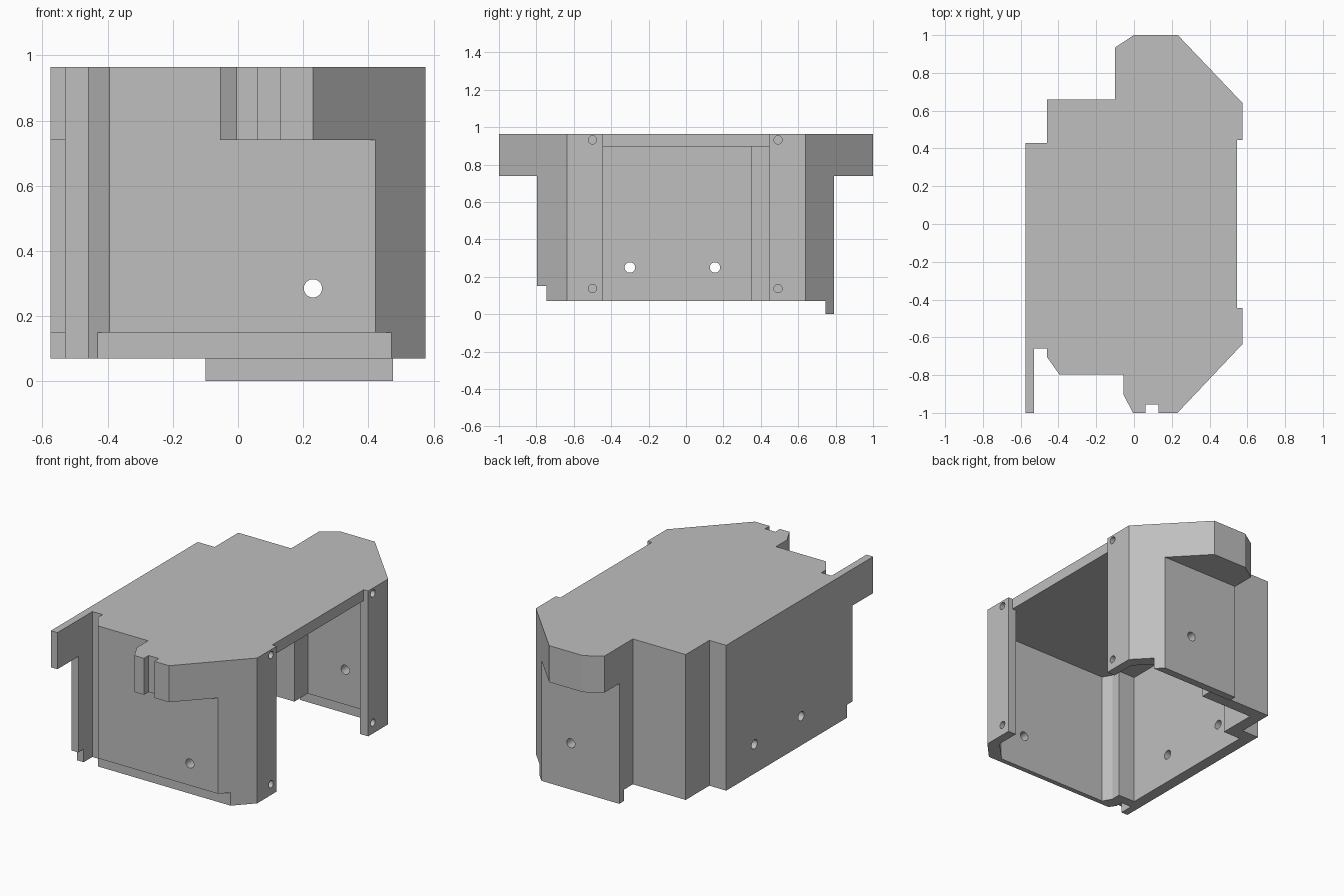
import bpy
import bmesh
from math import pi
from mathutils import Matrix

cube = bpy.data.objects.get("Cube")
if cube:
    bpy.data.objects.remove(cube, do_unlink=True)

grey = bpy.data.materials.new("light grey")
grey.use_nodes = True
GREY = (0.52, 0.52, 0.52, 1)
grey.diffuse_color = GREY
grey.node_tree.nodes["Principled BSDF"].inputs["Base Color"].default_value = GREY


def link(name, bm):
    bmesh.ops.recalc_face_normals(bm, faces=bm.faces)
    mesh = bpy.data.meshes.new(name)
    bm.to_mesh(mesh)
    bm.free()
    mesh.materials.append(grey)
    obj = bpy.data.objects.new(name, mesh)
    bpy.context.collection.objects.link(obj)
    return obj


def prism(name, outline, z0, z1):
    """Extrude a plan outline between two heights."""
    bm = bmesh.new()
    face = bm.faces.new([bm.verts.new((x, y, z0)) for x, y in outline])
    top = bmesh.ops.extrude_face_region(bm, geom=[face])["geom"]
    verts = [v for v in top if isinstance(v, bmesh.types.BMVert)]
    bmesh.ops.translate(bm, vec=(0, 0, z1 - z0), verts=verts)
    return link(name, bm)


def block(name, x0, x1, y0, y1, z0, z1):
    return prism(name, [(x0, y0), (x1, y0), (x1, y1), (x0, y1)], z0, z1)


def drill(name, centre, radius, length, axis):
    """Cylinder along x or y, used to cut a round hole."""
    bm = bmesh.new()
    turn = Matrix.Rotation(pi / 2, 4, "Y" if axis == "x" else "X")
    bmesh.ops.create_cone(bm, cap_ends=True, segments=32, radius1=radius,
                          radius2=radius, depth=length,
                          matrix=Matrix.Translation(centre) @ turn)
    return link(name, bm)


def cut(target, cutter):
    mod = target.modifiers.new("cut", "BOOLEAN")
    mod.operation = "DIFFERENCE"
    mod.solver = "EXACT"
    mod.object = cutter
    cutter.hide_render = True
    bpy.context.view_layer.objects.active = target
    bpy.ops.object.modifier_apply(modifier=mod.name)
    bpy.data.objects.remove(cutter, do_unlink=True)


TOP, BASE, HOOD, ROOF = 0.965, 0.07, 0.74, 0.898

# Outer casing with its stepped plan
outline = [
    (-0.575, 0.43), (-0.575, -1), (-0.53, -1), (-0.53, -0.66),
    (-0.46, -0.66), (-0.46, -0.705), (-0.395, -0.797), (-0.055, -0.797),
    (-0.055, -0.905), (-0.005, -1), (0.06, -1), (0.06, -0.955),
    (0.13, -0.955), (0.13, -1), (0.23, -1), (0.575, -0.635),
    (0.575, 0.64), (0.232, 1), (0, 1), (-0.1, 0.935),
    (-0.1, 0.66), (-0.46, 0.66), (-0.46, 0.43)]
shell = prism("housing_shell", outline, BASE, TOP)

# Below the hoods the ends are set back, with a lap along the front foot
cut(shell, block("front_setback", -1, 1, -2, -0.797, -1, HOOD))
cut(shell, block("back_setback", -1, 1, 0.792, 2, -1, HOOD))
cut(shell, block("foot_lap", -1, 1, -2, -0.745, -1, 0.15))

# Hollow interior, open below and on the left side
cavity = [
    (-0.505, -0.6), (-0.39, -0.6), (-0.39, -0.66), (-0.36, -0.715),
    (0.40, -0.715), (0.52, -0.59), (0.52, -0.445), (0.8, -0.445),
    (0.8, 0.445), (0.52, 0.445), (0.52, 0.595), (0.40, 0.715),
    (-0.025, 0.715), (-0.025, 0.585), (-0.385, 0.585),
    (-0.385, 0.35), (-0.505, 0.35)]
cut(shell, prism("cavity", cavity, -1, ROOF))
cut(shell, block("roof_edge_recess", 0.545, 1, -0.445, 0.445, -1, 2))

# Round holes in the walls
for y in (-0.3, 0.155):
    cut(shell, drill("side_hole", (-0.55, y, 0.25), 0.028, 0.2, "x"))
for y in (-0.76, 0.76):
    cut(shell, drill("end_hole", (0.23, y, 0.285), 0.028, 0.2, "y"))

# Blind screw holes in the two flanges
for y in (-0.5, 0.492):
    for z in (0.137, 0.932):
        cut(shell, drill("screw_hole", (0.575, y, z), 0.022, 0.08, "x"))

# Locating tab under the back wall
prism("back_tab", [(-0.1, 0.745), (0.475, 0.745), (0.43, 0.792), (-0.1, 0.792)],
      0, BASE)
